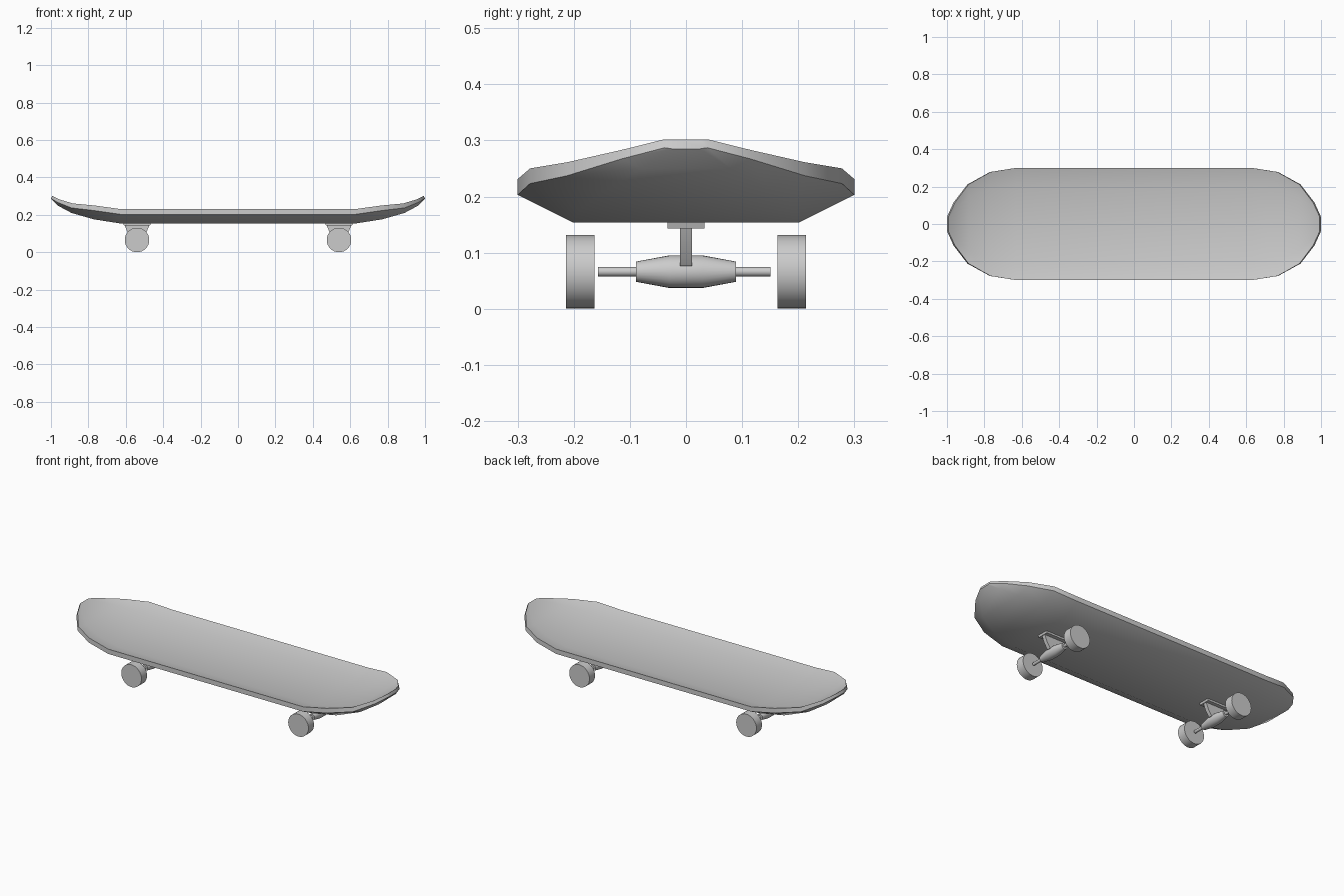
import bpy, bmesh, math

if "Cube" in bpy.data.objects:
    bpy.data.objects.remove(bpy.data.objects["Cube"])


def finish(name, bm, angle=35):
    bmesh.ops.recalc_face_normals(bm, faces=bm.faces)
    me = bpy.data.meshes.new(name)
    bm.to_mesh(me)
    bm.free()
    ob = bpy.data.objects.new(name, me)
    bpy.context.collection.objects.link(ob)
    bpy.ops.object.select_all(action='DESELECT')
    ob.select_set(True)
    bpy.context.view_layer.objects.active = ob
    bpy.ops.object.shade_smooth_by_angle(angle=math.radians(angle))
    return ob


def loft(name, rings, angle=35):
    """Skin closed rings of equal length and cap both ends."""
    bm = bmesh.new()
    vs = [[bm.verts.new(p) for p in r] for r in rings]
    n = len(vs[0])
    for a, b in zip(vs, vs[1:]):
        for i in range(n):
            j = (i + 1) % n
            bm.faces.new((a[i], a[j], b[j], b[i]))
    bm.faces.new(vs[0])
    bm.faces.new(vs[-1])
    return finish(name, bm, angle)


def lathe_y(name, x, z, profile, sides):
    """Round part along y from (y, radius) pairs."""
    rings = [[(x + r * math.cos(2 * math.pi * i / sides), y,
               z + r * math.sin(2 * math.pi * i / sides)) for i in range(sides)]
             for y, r in profile]
    return loft(name, rings)


def box_taper(name, x, levels):
    """Stacked rectangles from (z, half x, half y)."""
    return loft(name, [[(x - a, -b, z), (x + a, -b, z), (x + a, b, z), (x - a, b, z)]
                       for z, a, b in levels])


# Deck: shallow dished top, thin rim, chamfered belly
# (x, top x, half width, belly half width, belly z, rim bottom z, top z, dish depth)
stations = [(0.63, 0.63, 0.30, 0.202, 0.154, 0.203, 0.231, 0.026),
            (0.77, 0.767, 0.278, 0.190, 0.176, 0.223, 0.250, 0.023),
            (0.89, 0.884, 0.212, 0.145, 0.210, 0.237, 0.261, 0.013),
            (0.965, 0.957, 0.115, 0.080, 0.250, 0.267, 0.283, 0.006),
            (1.0, 0.993, 0.038, 0.025, 0.285, 0.287, 0.302, 0.0)]


def section(s, side):
    x, xt, W, w, zb, zr, zt, d = s
    return [(side * x, -W, zr), (side * x, -w, zb), (side * x, w, zb), (side * x, W, zr),
            (side * xt, W, zt), (side * xt, w, zt - d), (side * xt, -w, zt - d),
            (side * xt, -W, zt)]


loft("deck", [section(s, -1) for s in reversed(stations)] + [section(s, 1) for s in stations], 40)

# Trucks and wheels
for end, x in (("rear", -0.54), ("front", 0.54)):
    box_taper(end + "_baseplate", x, [(0.143, 0.070, 0.033), (0.155, 0.074, 0.033)])
    box_taper(end + "_truck_web", x, [(0.076, 0.030, 0.011), (0.105, 0.050, 0.011),
                                      (0.144, 0.066, 0.011)])
    lathe_y(end + "_hanger", x, 0.066, [(-0.089, 0.018), (-0.03, 0.029),
                                        (0.03, 0.029), (0.089, 0.018)], 24)
    lathe_y(end + "_axle", x, 0.066, [(-0.157, 0.0085), (0.151, 0.0085)], 16)
    for side, s in (("left", -1), ("right", 1)):
        lathe_y(f"{end}_{side}_wheel", x, 0.0655, [(s * 0.163, 0.0655), (s * 0.214, 0.0655)], 32)
